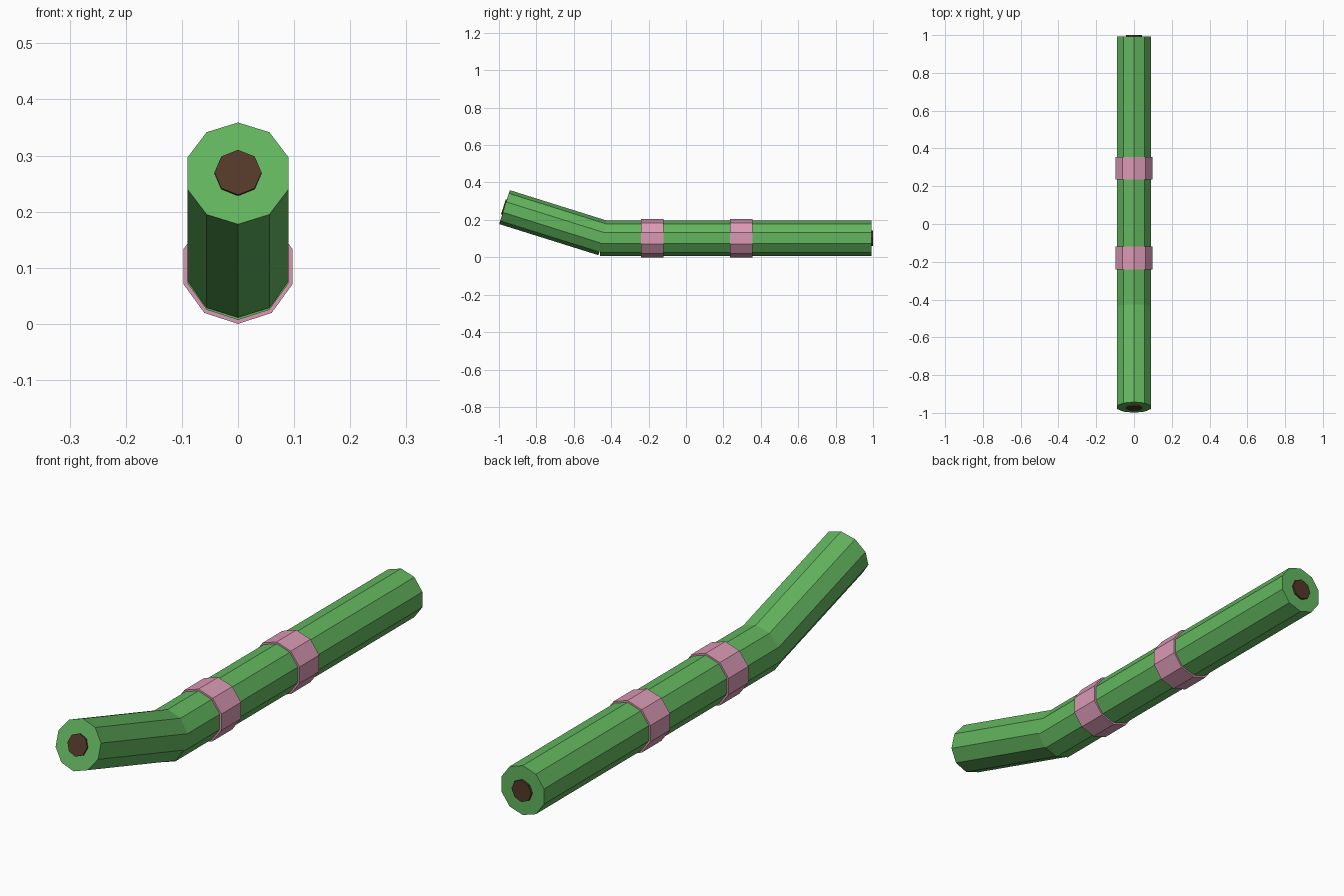
import bpy
import bmesh
from math import sin, cos, pi, radians
from mathutils import Vector

if "Cube" in bpy.data.objects:
    bpy.data.objects.remove(bpy.data.objects["Cube"], do_unlink=True)


def linear(c):
    c /= 255
    return c / 12.92 if c <= 0.04045 else ((c + 0.055) / 1.055) ** 2.4


def material(name, *rgb):
    mat = bpy.data.materials.new(name)
    mat.use_nodes = True
    color = [linear(c) for c in rgb] + [1]
    mat.diffuse_color = color
    mat.node_tree.nodes["Principled BSDF"].inputs["Base Color"].default_value = color
    return mat


green = material("green", 99, 182, 95)
pink = material("pink", 218, 154, 181)
brown = material("dark brown", 83, 56, 41)


def rod(name, start, end, radius, sides, mat):
    """Flat-sided closed rod with a corner facing up."""
    side = Vector((1, 0, 0))
    axis = (end - start).normalized()
    up = side.cross(axis)
    if up.z < 0:
        up.negate()
    bm = bmesh.new()
    ring = []
    for i in range(sides):
        a = 2 * pi * i / sides
        ring.append(bm.verts.new(start + radius * (side * sin(a) + up * cos(a))))
    cap = bm.faces.new(ring)
    new = bmesh.ops.extrude_face_region(bm, geom=[cap], use_keep_orig=True)
    moved = [v for v in new["geom"] if isinstance(v, bmesh.types.BMVert)]
    bmesh.ops.translate(bm, verts=moved, vec=end - start)
    bmesh.ops.recalc_face_normals(bm, faces=bm.faces)
    mesh = bpy.data.meshes.new(name)
    bm.to_mesh(mesh)
    bm.free()
    mesh.materials.append(mat)
    obj = bpy.data.objects.new(name, mesh)
    bpy.context.collection.objects.link(obj)
    return obj


height = 0.102
radius = 0.095
tilt = radians(17.4)
elbow = Vector((0, -0.44, height))
forward = Vector((0, -cos(tilt), sin(tilt)))
front_end = elbow + forward * 0.556
back_end = Vector((0, 0.992, height))

# Straight tube and raised front tube
rod("straight_tube", Vector((0, -0.46, height)), back_end, radius, 10, green)
rod("bent_tube", elbow, front_end, radius, 10, green)

# Bands around the straight tube
for name, y in (("front_band", -0.18), ("back_band", 0.295)):
    rod(name, Vector((0, y - 0.06, height)), Vector((0, y + 0.06, height)),
        height, 10, pink)

# Dark cores showing at both ends
back = Vector((0, 1, 0))
rod("back_core", back_end - back * 0.1, back_end + back * 0.008, 0.042, 8, brown)
rod("front_core", front_end - forward * 0.1, front_end + forward * 0.006, 0.042, 8, brown)
